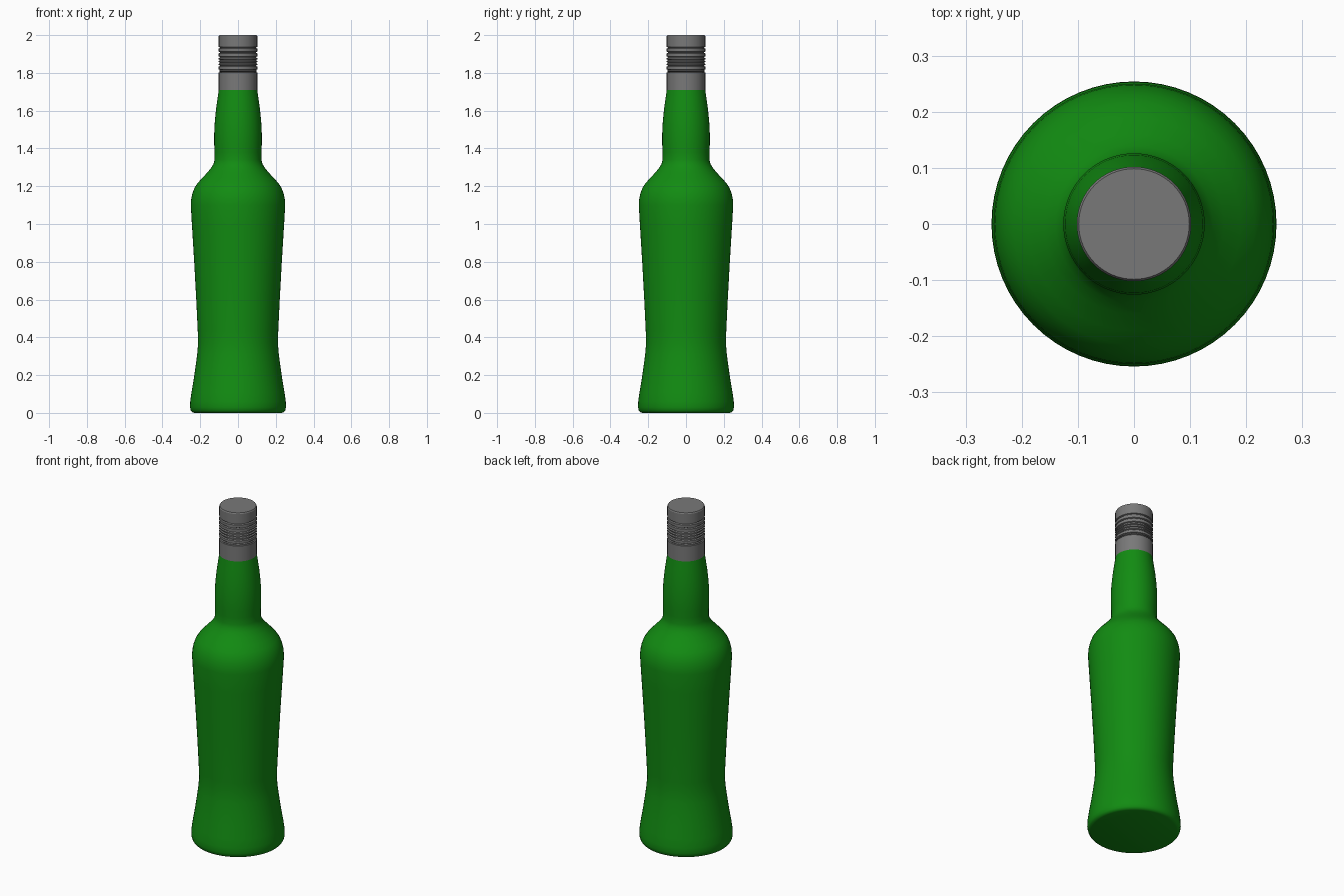
import bpy, bmesh, math

if "Cube" in bpy.data.objects:
    bpy.data.objects.remove(bpy.data.objects["Cube"])

SEGMENTS = 64


def material(name, rgb):
    m = bpy.data.materials.new(name)
    m.diffuse_color = (*rgb, 1)
    m.use_nodes = True
    m.node_tree.nodes["Principled BSDF"].inputs["Base Color"].default_value = m.diffuse_color
    return m


def lathe(name, profile, mat, angle):
    """Revolve (radius, z) points around z and close both ends with discs."""
    bm = bmesh.new()
    rings = []
    for r, z in profile:
        rings.append([bm.verts.new((r * math.cos(2 * math.pi * i / SEGMENTS),
                                    r * math.sin(2 * math.pi * i / SEGMENTS), z))
                      for i in range(SEGMENTS)])
    for a, b in zip(rings, rings[1:]):
        for i in range(SEGMENTS):
            j = (i + 1) % SEGMENTS
            bm.faces.new((a[i], a[j], b[j], b[i]))
    bm.faces.new(rings[0][::-1])
    bm.faces.new(rings[-1])
    mesh = bpy.data.meshes.new(name)
    bm.to_mesh(mesh)
    bm.free()
    obj = bpy.data.objects.new(name, mesh)
    bpy.context.collection.objects.link(obj)
    mesh.materials.append(mat)
    bpy.ops.object.select_all(action='DESELECT')
    obj.select_set(True)
    bpy.context.view_layer.objects.active = obj
    bpy.ops.object.shade_smooth_by_angle(angle=math.radians(angle))
    return obj


green = material("green_glass", (0.006, 0.26, 0.006))
grey = material("grey_metal", (0.19, 0.19, 0.19))

# Bottle: rounded foot, narrow waist, wide shoulder, slightly bulging neck
bottle = [(0.232, 0), (0.243, 0.004), (0.25, 0.013), (0.254, 0.03), (0.253, 0.06),
          (0.246, 0.11), (0.234, 0.18), (0.224, 0.25), (0.216, 0.31), (0.211, 0.37),
          (0.213, 0.43), (0.221, 0.60), (0.232, 0.80), (0.243, 0.98), (0.25, 1.10),
          (0.248, 1.13), (0.242, 1.16), (0.231, 1.19), (0.215, 1.215), (0.19, 1.243),
          (0.16, 1.275), (0.14, 1.30), (0.129, 1.32), (0.124, 1.34), (0.124, 1.38),
          (0.126, 1.42), (0.126, 1.48), (0.123, 1.54), (0.116, 1.61), (0.109, 1.66),
          (0.102, 1.71)]
lathe("bottle", bottle, green, 40)

# Screw cap: plain skirt, ring of rounded ridges, plain top
cap = [(0.102, 1.708), (0.102, 1.802)]
edges = [1.802, 1.812, 1.835, 1.85, 1.865, 1.88, 1.905, 1.93]
for low, high in zip(edges, edges[1:]):
    cap += [(0.096, low + 0.002), (0.096, low + 0.004),
            (0.102, low + 0.007), (0.102, high - 0.002)]
cap += [(0.096, 1.932), (0.096, 1.935), (0.102, 1.938),
        (0.102, 1.994), (0.0985, 2.0)]
lathe("screw_cap", cap, grey, 25)
